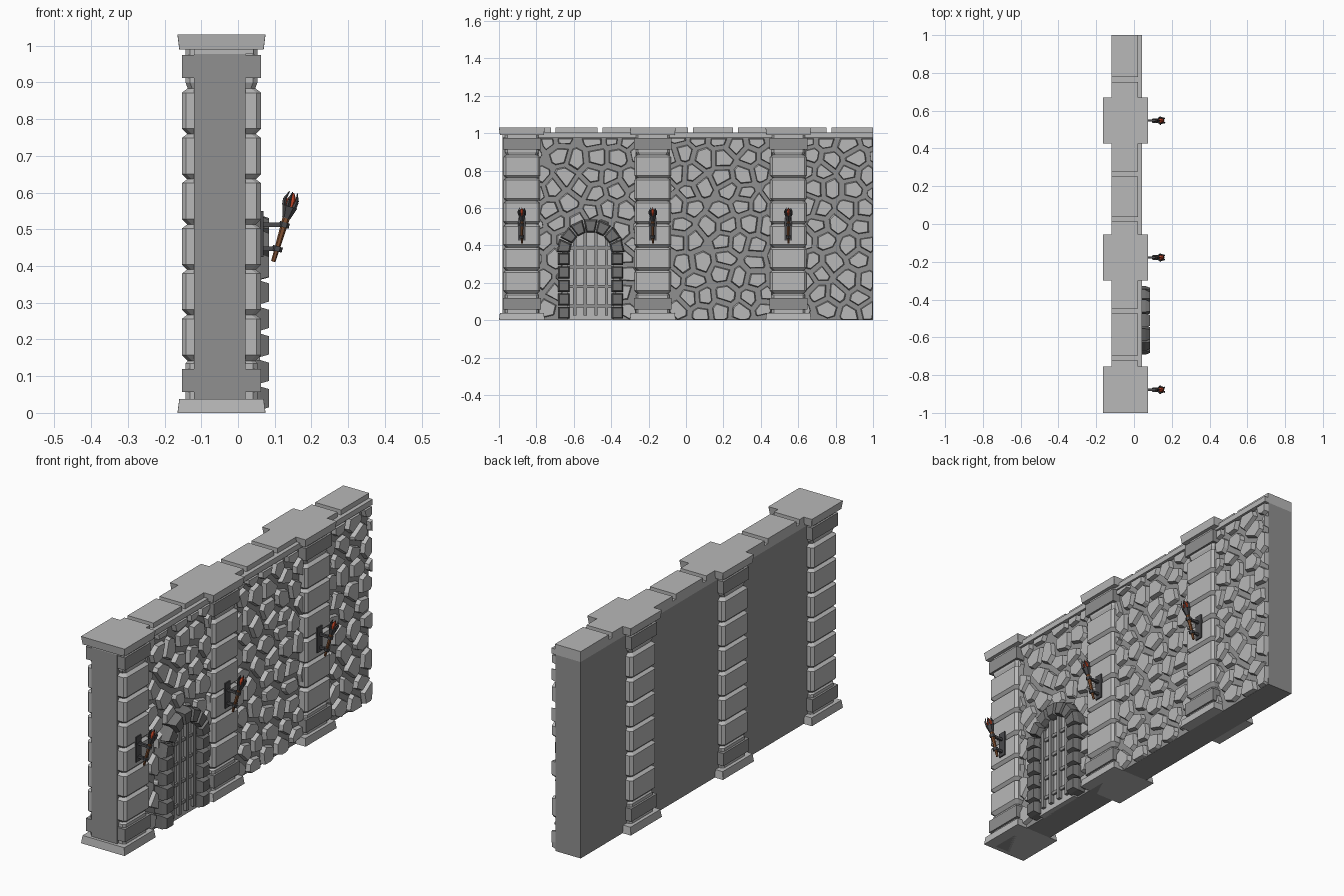
import bpy, bmesh, math, random
from mathutils import Vector

if "Cube" in bpy.data.objects:
    bpy.data.objects.remove(bpy.data.objects["Cube"])
random.seed(7)


def material(name, r, g, b):
    m = bpy.data.materials.new(name)
    m.use_nodes = True
    m.diffuse_color = (r, g, b, 1)
    m.node_tree.nodes["Principled BSDF"].inputs["Base Color"].default_value = (r, g, b, 1)
    return m


LIGHT = material("light stone", .48, .48, .48)
DARK = material("mortar grey", .28, .28, .28)
ARCH = material("arch stone", .17, .17, .17)
IRON = material("dark iron", .07, .07, .075)
WOOD = material("torch wood", .22, .08, .03)
EMBER = material("ember red", .55, .06, .02)


def finish(name, bm, mat):
    bmesh.ops.recalc_face_normals(bm, faces=bm.faces)
    me = bpy.data.meshes.new(name)
    bm.to_mesh(me)
    bm.free()
    me.materials.append(mat)
    ob = bpy.data.objects.new(name, me)
    bpy.context.collection.objects.link(ob)
    return ob


def loft(bm, rings):
    """Skin a list of equal point rings and close both ends."""
    rows = [[bm.verts.new(p) for p in ring] for ring in rings]
    n = len(rows[0])
    for a, b in zip(rows, rows[1:]):
        for i in range(n):
            bm.faces.new((a[i], a[(i + 1) % n], b[(i + 1) % n], b[i]))
    bm.faces.new(rows[0])
    bm.faces.new(rows[-1])


def box(bm, x0, x1, y0, y1, z0, z1):
    loft(bm, [[(x0, y0, z), (x1, y0, z), (x1, y1, z), (x0, y1, z)] for z in (z0, z1)])


def slab(bm, pts, x0, x1, top=1.0):
    """Raise a y-z outline from x0 to x1, with the outer face shrunk by top."""
    c = sum((Vector(p) for p in pts), Vector((0, 0))) / len(pts)
    outer = [c + (Vector(p) - c) * top for p in pts]
    loft(bm, [[(x0, p[0], p[1]) for p in pts], [(x1, p[0], p[1]) for p in outer]])


def rod(bm, a, b, r0, r1, sides=6):
    a, b = Vector(a), Vector(b)
    d = (b - a).normalized()
    u = d.cross(Vector((0, 1, 0))).normalized()
    v = d.cross(u)
    angles = [math.tau * i / sides for i in range(sides)]
    loft(bm, [[c + r * (u * math.cos(t) + v * math.sin(t)) for t in angles]
              for c, r in ((a, r0), (b, r1))])


# Wall core and coping
bm = bmesh.new()
box(bm, -.12, .02, -.98, 1, 0, .978)
finish("wall_core", bm, DARK)

bm = bmesh.new()
box(bm, -.12, .042, -.98, 1, .978, 1.005)
joints = [-.98, -.71, -.46, .025, .265, .765, 1.013]
for a, b in zip(joints, joints[1:]):
    box(bm, -.12, .022, a + .013, b - .013, 1.005, 1.03)
finish("coping", bm, LIGHT)

# Pillars
PILLARS = (-.8775, -.1775, .5475)
PX = -.045


def section(y, z, hx, hy, c=.012):
    corners = [(hx, hy - c), (hx - c, hy), (c - hx, hy), (-hx, hy - c),
               (-hx, c - hy), (c - hx, -hy), (hx - c, -hy), (hx, c - hy)]
    return [(PX + a, y + b, z) for a, b in corners]


for y in PILLARS:
    bm = bmesh.new()
    for z0, z1, h0, h1 in ((0, .038, .12, .115), (.99, 1.03, .115, .12)):
        loft(bm, [section(y, z, h, h + .0025, .0005) for z, h in ((z0, h0), (z1, h1))])
    finish("pillar_base_and_cap", bm, LIGHT)

    bm = bmesh.new()
    for z0, z1 in ((.057, .12), (.912, .975)):
        box(bm, PX - .108, PX + .108, y - .101, y + .101, z0, z1)
    finish("pillar_bands", bm, DARK)

    bm = bmesh.new()
    rings = [section(y, .03, .098, .09), section(y, .135, .098, .09)]
    for i in range(6):
        z = .15 + i * .1232
        for dz, inset in ((-.008, .016), (.008, 0), (.106, 0), (.118, .016)):
            rings.append(section(y, z + dz, .108 - inset, .098 - inset))
    rings += [section(y, .9, .098, .09), section(y, 1, .098, .09)]
    loft(bm, rings)
    finish("pillar_shaft", bm, LIGHT)

# Rubble stones: shrunken cells around jittered points
DOOR_Y, SPRING = -.51, .36


def clip(poly, p, n):
    out = []
    for a, b in zip(poly, poly[1:] + poly[:1]):
        da, db = (a - p).dot(n), (b - p).dot(n)
        if da <= 0:
            out.append(a)
        if (da < 0) != (db < 0) and da != db:
            out.append(a.lerp(b, da / (da - db)))
    return out


def in_door(p):
    dy = abs(p.x - DOOR_Y)
    return dy < .12 and p.y < SPRING or (p - Vector((DOOR_Y, SPRING))).length < .12


seeds = []
for row in range(-1, 12):
    for col in range(-1, 19):
        seeds.append(Vector((-.98 + (col + .5 * (row % 2)) * .115 + random.uniform(-.032, .032),
                             .045 + row * .092 + random.uniform(-.026, .026))))
bm = bmesh.new()
for lo, hi in ((-.79, -.265), (-.09, .46), (.635, 1)):
    for s in seeds:
        if in_door(s):
            continue
        poly = [Vector(p) for p in ((lo, 0), (hi, 0), (hi, .972), (lo, .972))]
        for o in seeds:
            d = o - s
            if 0 < d.length < .32:
                n = d.normalized()
                poly = clip(poly, s + d / 2 - n * random.uniform(.008, .015), n)
        # Knock off the sharpest corners
        for k in range(8):
            n = Vector((math.cos(k * math.tau / 8 + .3), math.sin(k * math.tau / 8 + .3)))
            poly = clip(poly, s + n * .06, n)
        if len(poly) > 2:
            area = sum(a.cross(b) for a, b in zip(poly, poly[1:] + poly[:1])) / 2
            if abs(area) > .0008:
                slab(bm, poly, .015, .042, .87)
finish("rubble_stones", bm, LIGHT)

# Door: panel, grille, arch
arc = [math.pi * i / 16 for i in range(17)]
bm = bmesh.new()
slab(bm, [(DOOR_Y - .125, 0), (DOOR_Y + .125, 0)] +
     [(DOOR_Y + .125 * math.cos(t), SPRING + .125 * math.sin(t)) for t in arc], .015, .044)
finish("door_panel", bm, LIGHT)

bm = bmesh.new()
for dy in (-.085, -.029, .029, .085):
    top = SPRING + math.sqrt(.115 ** 2 - dy ** 2)
    box(bm, .04, .06, DOOR_Y + dy - .009, DOOR_Y + dy + .009, .025, top)
for z in (.075, .18, .285, .385):
    box(bm, .04, .054, DOOR_Y - .112, DOOR_Y + .112, z - .008, z + .008)
finish("door_grille", bm, DARK)

bm = bmesh.new()
for side in (-1, 1):
    for i in range(5):
        z = .008 + i * .072
        a, b = DOOR_Y + side * .112, DOOR_Y + side * .174
        slab(bm, [(a, z), (b, z), (b, z + .064), (a, z + .064)], .015, .06)
        slab(bm, [(a, z), (b, z), (b, z + .064), (a, z + .064)], .06, .084, .78)
for i in range(7):
    t0, t1 = math.pi * (i + .05) / 7, math.pi * (i + .95) / 7
    pts = [(DOOR_Y + r * math.cos(t), SPRING + r * math.sin(t))
           for r, t in ((.112, t0), (.182, t0), (.182, t1), (.112, t1))]
    slab(bm, pts, .015, .06)
    slab(bm, pts, .06, .084, .78)
finish("door_arch", bm, ARCH)

# Wall torches
for y in PILLARS:
    foot, neck, rim = Vector((.096, y, .412)), Vector((.131, y, .53)), Vector((.141, y, .562))
    axis = (neck - foot).normalized()
    side = axis.cross(Vector((0, 1, 0)))
    bm = bmesh.new()
    rod(bm, foot, neck, .006, .010)
    finish("torch_handle", bm, WOOD)

    bm = bmesh.new()
    box(bm, .06, .069, y - .02, y + .02, .425, .55)
    for z, x in ((.512, .126), (.447, .107)):
        box(bm, .065, x, y - .006, y + .006, z - .006, z + .006)
        rod(bm, Vector((x, y, z)) - axis * .007, Vector((x, y, z)) + axis * .007, .014, .014)
    rod(bm, neck, rim, .011, .021)
    for i in range(5):
        t = math.tau * i / 5
        out = side * math.cos(t) + Vector((0, math.sin(t), 0))
        rod(bm, rim + out * .016, rim + out * .019 + axis * .018, .006, .005, 4)
        rod(bm, rim + out * .019 + axis * .018, rim + out * .012 + axis * .04, .005, .001, 4)
    finish("torch_bracket_and_basket", bm, IRON)

    bm = bmesh.new()
    rod(bm, rim - axis * .005, rim + axis * .018, .012, .014)
    rod(bm, rim + axis * .018, rim + axis * .038, .014, .002)
    finish("torch_ember", bm, EMBER)
